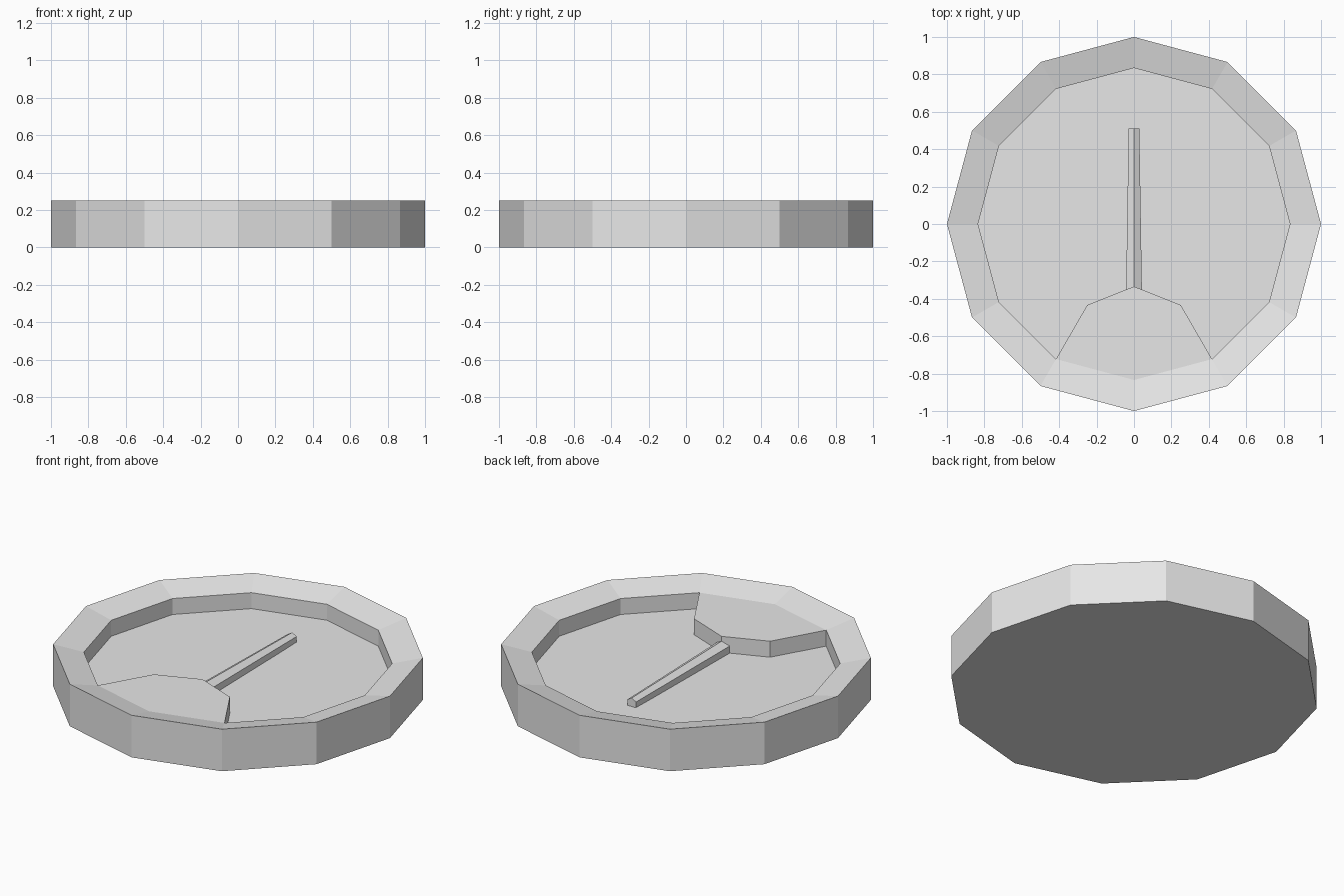
import bpy, bmesh, math

cube = bpy.data.objects.get("Cube")
if cube:
    bpy.data.objects.remove(cube, do_unlink=True)

SIDES = 12
RIM_R, INNER_R = 1.0, 0.834
RIM_Z, LIP_Z, FLOOR_Z = 0.25, 0.21, 0.115

grey = bpy.data.materials.new("light grey")
grey.use_nodes = True
colour = (0.8, 0.8, 0.8, 1.0)
grey.diffuse_color = colour
grey.node_tree.nodes["Principled BSDF"].inputs["Base Color"].default_value = colour


def loft(name, rings):
    """Skin a stack of matching point rings and cap both ends."""
    bm = bmesh.new()
    loops = [[bm.verts.new(p) for p in ring] for ring in rings]
    n = len(loops[0])
    for a, b in zip(loops, loops[1:]):
        for i in range(n):
            j = (i + 1) % n
            bm.faces.new((a[i], a[j], b[j], b[i]))
    bm.faces.new(loops[0][::-1])
    bm.faces.new(loops[-1])
    bmesh.ops.recalc_face_normals(bm, faces=bm.faces[:])
    mesh = bpy.data.meshes.new(name)
    bm.to_mesh(mesh)
    bm.free()
    mesh.materials.append(grey)
    obj = bpy.data.objects.new(name, mesh)
    bpy.context.collection.objects.link(obj)
    return obj


def circle(r, n=SIDES):
    """Corners of a regular polygon with one corner pointing up."""
    return [(r * math.sin(math.tau * i / n), r * math.cos(math.tau * i / n))
            for i in range(n)]


# Shallow dish: outer wall, rim sloping inwards, recessed floor
profile = [(RIM_R, 0), (RIM_R, RIM_Z), (INNER_R, LIP_Z), (INNER_R, FLOOR_Z)]
loft("dish", [[(x, y, z) for x, y in circle(r)] for r, z in profile])

# Raised step at the front, flush with the inner edge of the rim
half = [(INNER_R * 0.5, -INNER_R * 0.866), (0.25, -0.433)]
outline = ([(0, -INNER_R)] + half + [(0, -0.334)]
           + [(-x, y) for x, y in reversed(half)])
loft("front_step", [[(x, y, z) for x, y in outline] for z in (FLOOR_Z, LIP_Z)])

# Tapered six-sided rod lying on the floor, its thick end set into the step
rod_z = 0.133
loft("rod", [[(x, y, rod_z + z) for x, z in circle(r, 6)]
             for r, y in ((0.0495, -0.40), (0.033, 0.51))])
